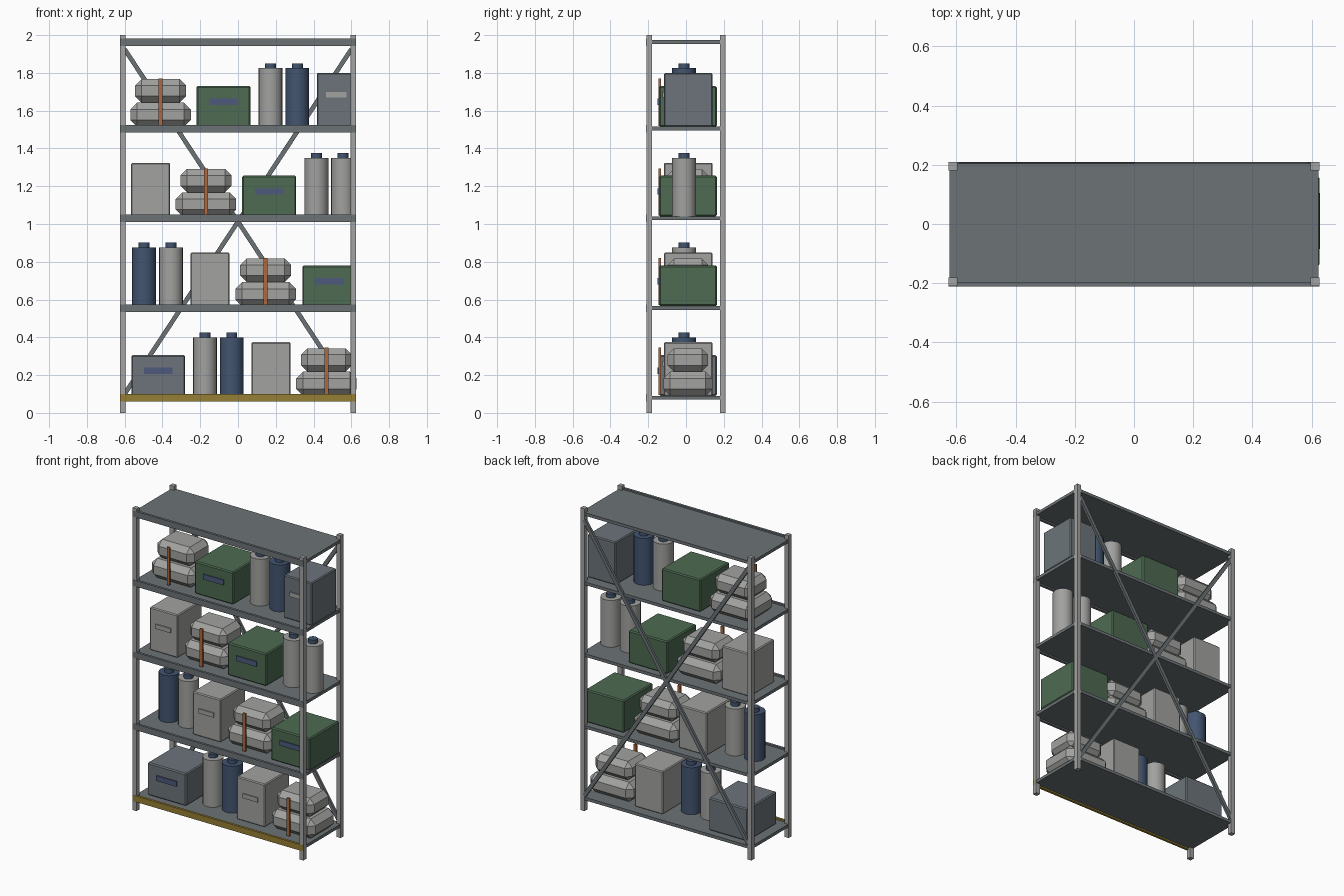
import bpy
import math
from mathutils import Vector

if "Cube" in bpy.data.objects:
    bpy.data.objects.remove(bpy.data.objects["Cube"])


def material(name, r, g, b):
    m = bpy.data.materials.new(name)
    m.use_nodes = True
    m.diffuse_color = (r, g, b, 1)
    m.node_tree.nodes["Principled BSDF"].inputs["Base Color"].default_value = (r, g, b, 1)
    return m


POST = material("post grey", 0.36, 0.37, 0.36)
STEEL = material("shelf steel", 0.15, 0.17, 0.18)
YELLOW = material("safety yellow", 0.30, 0.21, 0.035)
LIGHT = material("light grey", 0.36, 0.36, 0.35)
SLATE = material("slate grey", 0.15, 0.175, 0.195)
GREEN = material("crate green", 0.075, 0.145, 0.085)
BLUE = material("canister blue", 0.055, 0.09, 0.165)
TAG = material("label blue", 0.075, 0.10, 0.20)
ORANGE = material("strap orange", 0.42, 0.14, 0.045)


def box(name, centre, size, mat, bevel=0):
    bpy.ops.mesh.primitive_cube_add(size=1, location=centre)
    ob = bpy.context.object
    ob.name = name
    ob.scale = size
    bpy.ops.object.transform_apply(location=False, rotation=False, scale=True)
    ob.data.materials.append(mat)
    if bevel:
        mod = ob.modifiers.new("edge", "BEVEL")
        mod.width = bevel
        mod.segments = 1
    return ob


def cylinder(name, x, z, radius, height, mat):
    bpy.ops.mesh.primitive_cylinder_add(vertices=20, radius=radius, depth=height,
                                        location=(x, -0.01, z + height / 2))
    ob = bpy.context.object
    ob.name = name
    ob.data.materials.append(mat)
    bpy.ops.object.shade_smooth_by_angle(angle=math.radians(35))


# Stored goods, each standing on height z
def crate(x, z, mat):
    box("crate", (x, 0.01, z + 0.108), (0.285, 0.306, 0.215), mat, 0.007)
    box("crate_label", (x, -0.146, z + 0.132), (0.15, 0.008, 0.034), TAG)


def cabinet(x, z, mat):
    box("case", (x, 0.012, z + 0.142), (0.206, 0.258, 0.284), mat, 0.006)
    box("case_label", (x, -0.12, z + 0.17), (0.11, 0.008, 0.03), LIGHT)


def canister(x, z, mat):
    cylinder("canister", x, z, 0.063, 0.31, mat)
    cylinder("canister_cap", x, z + 0.31, 0.029, 0.026, BLUE)


def bags(x, z):
    box("lower_bag", (x, 0.01, z + 0.064), (0.32, 0.26, 0.128), LIGHT, 0.036)
    box("upper_bag", (x, 0.01, z + 0.19), (0.27, 0.215, 0.124), LIGHT, 0.034)
    box("bag_strap", (x, -0.139, z + 0.13), (0.02, 0.012, 0.25), ORANGE)


# Four corner posts
for x in (-0.611, 0.611):
    for y in (-0.195, 0.195):
        box("post", (x, y, 1), (0.03, 0.03, 2), POST)

# Decks with raised front beams
levels = [0.08, 0.555, 1.03, 1.505, 1.963]
for i, z in enumerate(levels):
    box("shelf_deck", (0, 0.002, z), (1.245, 0.406, 0.02), STEEL)
    box("front_beam", (0, -0.203, z), (1.252, 0.016, 0.04), STEEL if i else YELLOW)

# Crossed back braces
for side in (-1, 1):
    a, b = Vector((-0.6 * side, 0.202, 0.1)), Vector((0.6 * side, 0.202, 1.925))
    d = b - a
    brace = box("back_brace", (a + b) / 2, (0.024, 0.016, d.length), STEEL)
    brace.rotation_euler.y = math.atan2(d.x, d.z)

# Goods on each shelf, from the bottom up
tops = [z + 0.01 for z in levels]
crate(-0.422, tops[0], SLATE)
canister(-0.175, tops[0], LIGHT)
canister(-0.033, tops[0], BLUE)
cabinet(0.175, tops[0], LIGHT)
bags(0.468, tops[0])

canister(-0.497, tops[1], BLUE)
canister(-0.355, tops[1], LIGHT)
cabinet(-0.148, tops[1], LIGHT)
bags(0.146, tops[1])
crate(0.483, tops[1], GREEN)

cabinet(-0.463, tops[2], LIGHT)
bags(-0.17, tops[2])
crate(0.165, tops[2], GREEN)
canister(0.415, tops[2], LIGHT)
canister(0.556, tops[2], LIGHT)

bags(-0.41, tops[3])
crate(-0.077, tops[3], GREEN)
canister(0.172, tops[3], LIGHT)
canister(0.314, tops[3], BLUE)
cabinet(0.52, tops[3], SLATE)
